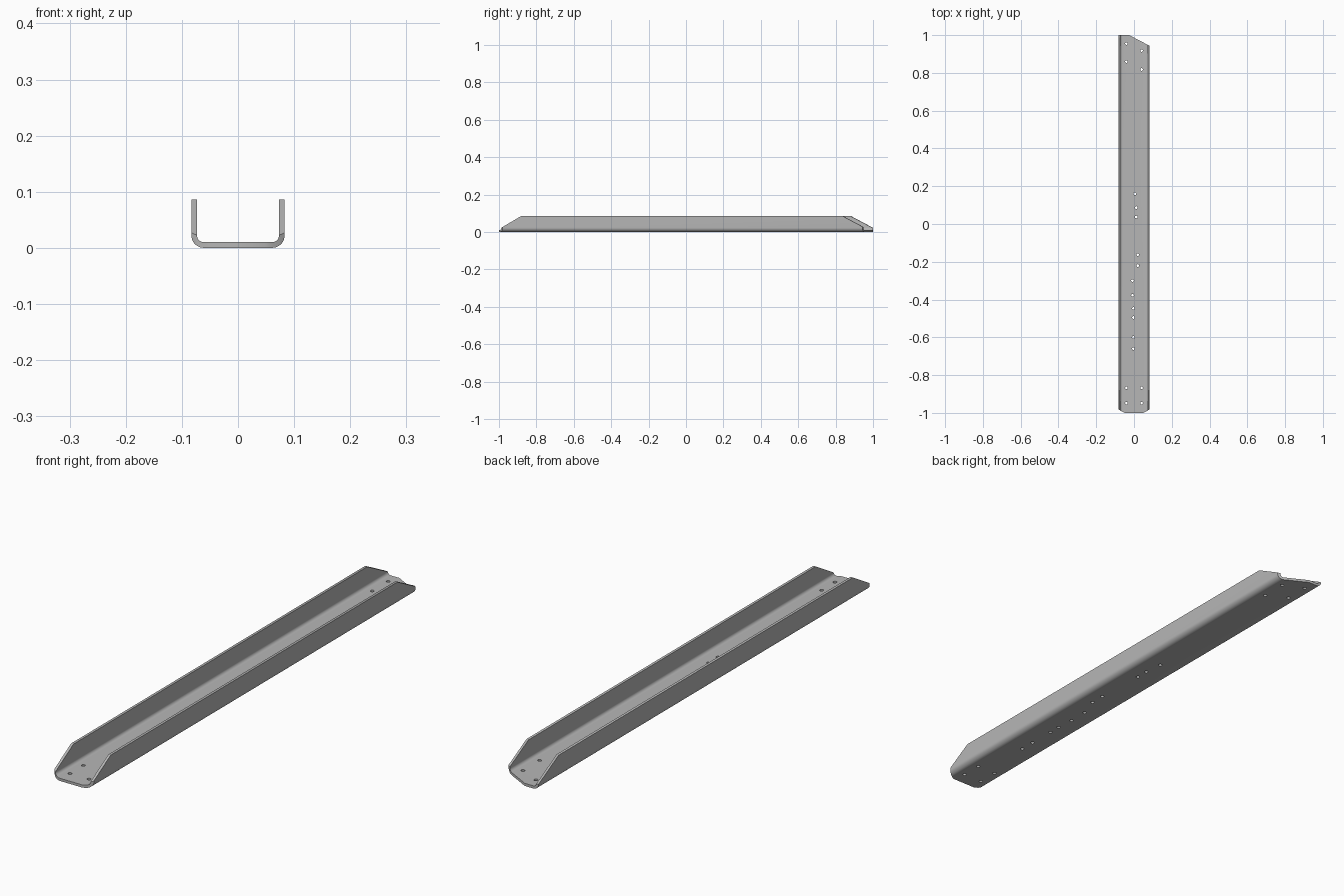
import bpy, bmesh, math
from mathutils import Vector

if "Cube" in bpy.data.objects:
    bpy.data.objects.remove(bpy.data.objects["Cube"])

HALF, HEIGHT, WALL, BEND = 0.083, 0.086, 0.01, 0.022

steel = bpy.data.materials.new("grey steel")
steel.use_nodes = True
grey = (0.47, 0.47, 0.47, 1)
steel.diffuse_color = grey
steel.node_tree.nodes["Principled BSDF"].inputs["Base Color"].default_value = grey


def bend(radius):
    """Quarter bend from the right wall down to the floor."""
    for i in range(9):
        a = math.radians(90 * i / 8)
        yield (HALF - BEND + radius * math.cos(a), BEND - radius * math.sin(a))


def mirrored(side):
    """Half of a U outline followed by its mirror image."""
    return side + [(-x, z) for x, z in reversed(side)]


# Channel: U section swept along its length
outer = mirrored([(HALF, HEIGHT)] + list(bend(BEND)))
inner = mirrored([(HALF - WALL, HEIGHT)] + list(bend(BEND - WALL)))
bm = bmesh.new()
section = bm.faces.new([bm.verts.new((x, -1, z)) for x, z in outer + inner[::-1]])
swept = bmesh.ops.extrude_face_region(bm, geom=[section])
bmesh.ops.translate(bm, vec=(0, 2, 0),
                    verts=[g for g in swept["geom"] if isinstance(g, bmesh.types.BMVert)])
bmesh.ops.recalc_face_normals(bm, faces=bm.faces)


def trim(a, b, c, outward):
    """Cut off everything on the outward side of the plane through a, b, c."""
    a, b, c = Vector(a), Vector(b), Vector(c)
    normal = (b - a).cross(c - a).normalized()
    if normal.y * outward < 0:
        normal.negate()
    cut = bmesh.ops.bisect_plane(bm, geom=bm.verts[:] + bm.edges[:] + bm.faces[:],
                                 plane_co=a, plane_no=normal, clear_outer=True, dist=1e-6)
    rim = [e for e in cut["geom_cut"] if isinstance(e, bmesh.types.BMEdge)]
    bmesh.ops.holes_fill(bm, edges=[e for e in rim if e.is_boundary], sides=0)


def trim_plan(p, q, outward):
    """Vertical cut along a line in plan."""
    trim((*p, 0), (*q, 0), (*p, 1), outward)


# Clipped corners at the front, skewed edge at the back
for s in (-1, 1):
    trim_plan((s * 0.05, -1), (s * HALF, -0.982), -1)
    trim_plan((s * 0.06, -0.998), (s * HALF, -0.98), -1)
trim_plan((-0.025, 1), (HALF, 0.943), 1)

# Sloped flange ends
trim((-HALF, -0.985, 0.024), (HALF, -0.985, 0.024), (HALF, -0.88, HEIGHT), -1)
trim((-HALF, 1, 0.022), (-HALF, 0.88, HEIGHT), (HALF, 0.835, HEIGHT), 1)

mesh = bpy.data.meshes.new("channel_beam")
bm.to_mesh(mesh)
bm.free()
beam = bpy.data.objects.new("channel_beam", mesh)
bpy.context.collection.objects.link(beam)
mesh.materials.append(steel)

# Bolt holes through the floor
holes = [(-0.04, 0.955), (-0.04, 0.86), (0.04, 0.918), (0.04, 0.818),
         (0.005, 0.16), (0.012, 0.087), (0.012, 0.037), (0.02, -0.163), (0.02, -0.22),
         (-0.008, -0.3), (-0.008, -0.377), (-0.003, -0.447), (-0.003, -0.495),
         (-0.003, -0.6), (-0.003, -0.66)]
holes += [(x, y) for x in (-0.04, 0.04) for y in (-0.868, -0.948)]
cb = bmesh.new()
for x, y in holes:
    drill = bmesh.ops.create_cone(cb, cap_ends=True, segments=16, radius1=0.007,
                                  radius2=0.007, depth=0.04)
    bmesh.ops.translate(cb, verts=drill["verts"], vec=(x, y, 0.005))
cutter_mesh = bpy.data.meshes.new("hole_cutter")
cb.to_mesh(cutter_mesh)
cb.free()
cutter = bpy.data.objects.new("hole_cutter", cutter_mesh)
bpy.context.collection.objects.link(cutter)
cutter.hide_render = True

drilling = beam.modifiers.new("bolt_holes", 'BOOLEAN')
drilling.operation = 'DIFFERENCE'
drilling.solver = 'EXACT'
drilling.object = cutter
bpy.ops.object.select_all(action='DESELECT')
beam.select_set(True)
bpy.context.view_layer.objects.active = beam
bpy.ops.object.modifier_apply(modifier=drilling.name)
bpy.data.objects.remove(cutter)
bpy.ops.object.shade_smooth_by_angle(angle=math.radians(30))
